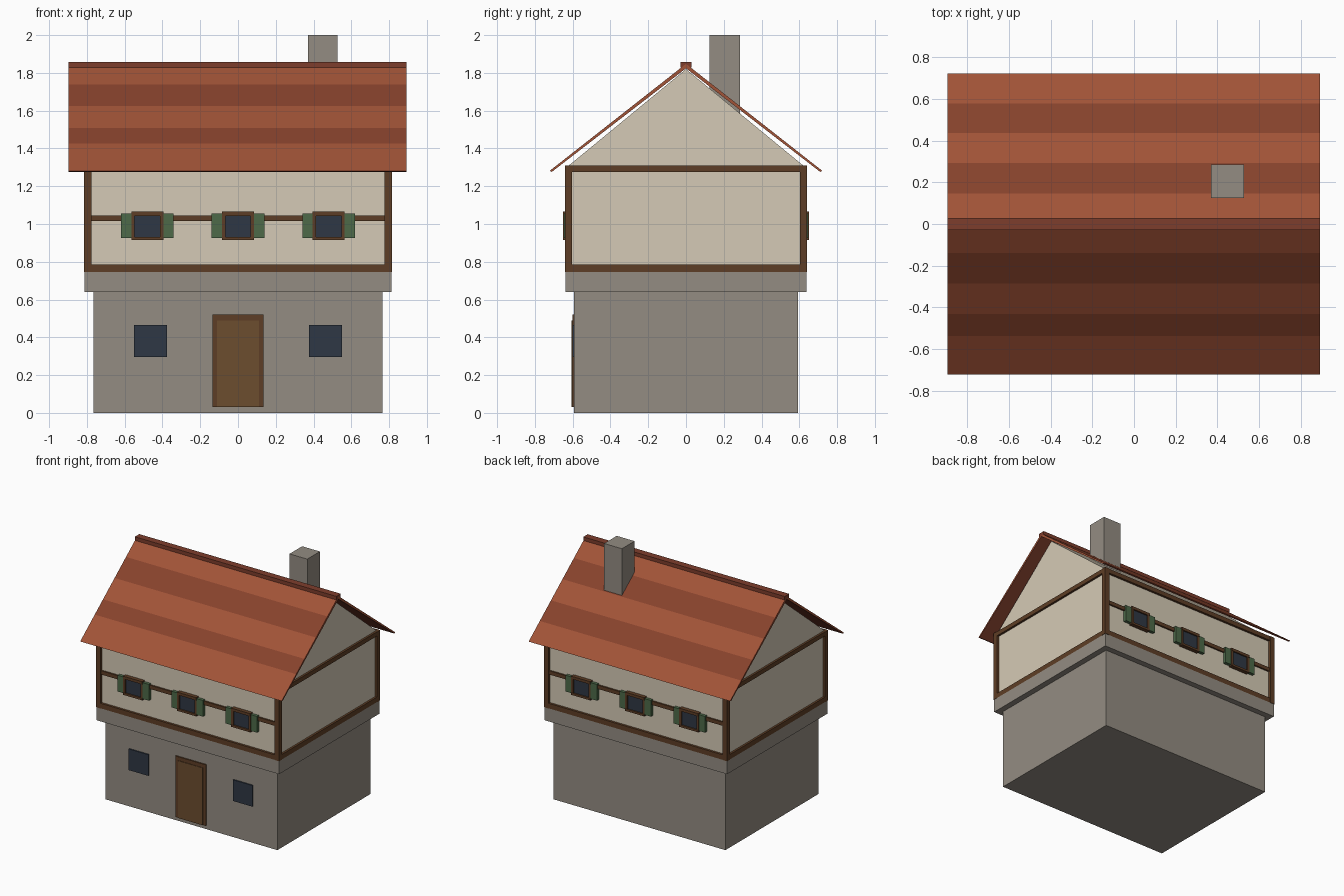
import bpy, bmesh, math

if "Cube" in bpy.data.objects:
    bpy.data.objects.remove(bpy.data.objects["Cube"])


def mat(name, rgb):
    m = bpy.data.materials.new(name)
    m.diffuse_color = tuple((c / 255) ** 2.2 for c in rgb) + (1,)
    m.use_nodes = True
    m.node_tree.nodes["Principled BSDF"].inputs["Base Color"].default_value = m.diffuse_color
    return m


STONE = mat("stone", (146, 139, 129))
PLASTER = mat("plaster", (212, 201, 180))
TIMBER = mat("timber", (94, 64, 42))
DOOR = mat("door_wood", (108, 78, 50))
GLASS = mat("glass", (50, 58, 70))
GREEN = mat("shutter_green", (78, 105, 74))
TILE = mat("tile_light", (160, 84, 58))
TILE_DARK = mat("tile_dark", (134, 68, 48))
RIDGE = mat("ridge_tile", (125, 64, 48))


def prism(name, profile, x0, x1, mats, face_mats=None):
    """Extrude a (y, z) profile along x; face_mats gives material per profile edge."""
    bm = bmesh.new()
    a = [bm.verts.new((x0, y, z)) for y, z in profile]
    b = [bm.verts.new((x1, y, z)) for y, z in profile]
    bm.faces.new(a)
    bm.faces.new(b[::-1])
    n = len(a)
    for i in range(n):
        j = (i + 1) % n
        f = bm.faces.new((a[i], b[i], b[j], a[j]))
        f.material_index = face_mats[i] if face_mats else 0
    bmesh.ops.recalc_face_normals(bm, faces=bm.faces)
    me = bpy.data.meshes.new(name)
    bm.to_mesh(me)
    bm.free()
    for m in mats:
        me.materials.append(m)
    ob = bpy.data.objects.new(name, me)
    bpy.context.collection.objects.link(ob)
    return ob


def box(name, x, y, z, m):
    y0, y1 = sorted(y)
    x0, x1 = sorted(x)
    return prism(name, [(y0, z[0]), (y1, z[0]), (y1, z[1]), (y0, z[1])], x0, x1, [m])


# Stone ground floor and projecting band
box("ground_floor", (-.765, .765), (-.592, .592), (0, .64), STONE)
box("stone_band", (-.812, .812), (-.638, .638), (.64, .745), STONE)

# Plaster upper floor and gable
box("upper_floor", (-.795, .795), (-.62, .62), (.745, 1.31), PLASTER)
prism("gable", [(-.62, 1.31), (.62, 1.31), (0, 1.82)], -.795, .795, [PLASTER])

# Timber frame: corner posts, sill and top beams on all sides, mid rails front and back
for s, side in ((-1, "front"), (1, "back")):
    for t, hand in ((-1, "left"), (1, "right")):
        box(f"post_{side}_{hand}", (t * .775, t * .815), (s * .603, s * .641), (.745, 1.31), TIMBER)
    for part, z in (("sill_beam", (.745, .785)), ("top_beam", (1.275, 1.31))):
        box(f"{part}_{side}", (-.81, .81), (s * .60, s * .638), z, TIMBER)
    box(f"mid_rail_{side}", (-.78, .78), (s * .60, s * .633), (1.015, 1.045), TIMBER)
for t, hand in ((-1, "left"), (1, "right")):
    for part, z in (("sill_beam", (.745, .785)), ("top_beam", (1.275, 1.31))):
        box(f"{part}_{hand}", (t * .775, t * .812), (-.62, .62), z, TIMBER)

# Upper windows with frames and shutters
for s, side in ((-1, "front"), (1, "back")):
    for i, cx in enumerate((-.48, 0, .48)):
        tag = f"{side}_{i + 1}"
        box(f"window_glass_{tag}", (cx - .07, cx + .07), (s * .61, s * .641), (.925, 1.05), GLASS)
        for z, part in (((1.043, 1.065), "head"), ((.915, .932), "sill")):
            box(f"window_{part}_{tag}", (cx - .085, cx + .085), (s * .61, s * .652), z, TIMBER)
        for t in (-1, 1):
            hand = "left" if t < 0 else "right"
            box(f"window_jamb_{hand}_{tag}", (cx + t * .067, cx + t * .085),
                (s * .61, s * .65), (.932, 1.043), TIMBER)
            box(f"shutter_{hand}_{tag}", (cx + t * .085, cx + t * .139),
                (s * .61, s * .645), (.925, 1.055), GREEN)

# Door and ground floor windows
box("door_frame", (-.135, .135), (-.58, -.602), (.03, .52), TIMBER)
box("door", (-.11, .11), (-.58, -.606), (.03, .49), DOOR)
for t, hand in ((-1, "left"), (1, "right")):
    box(f"ground_window_{hand}", (t * .375, t * .55), (-.58, -.602), (.295, .465), GLASS)

# Roof slopes with alternating tile courses
def roof_z(y):
    return 1.848 - abs(y) * .785


for s, side, cuts in ((-1, "front", (0, .14, .285, .432, .537, .722)),
                      (1, "back", (0, .147, .292, .438, .58, .722))):
    top = [(s * y, roof_z(y)) for y in cuts]
    low = [(s * .71, roof_z(.722) - .005), (0, 1.824)]
    prism(f"roof_{side}", top + low, -.897, .893, [TILE, TILE_DARK, RIDGE],
          [0, 1, 0, 1, 0, 2, 2, 2])
box("ridge_cap", (-.897, .893), (-.028, .028), (1.828, 1.857), RIDGE)

# Chimney
box("chimney", (.37, .528), (.125, .285), (1.5, 2.0), STONE)
